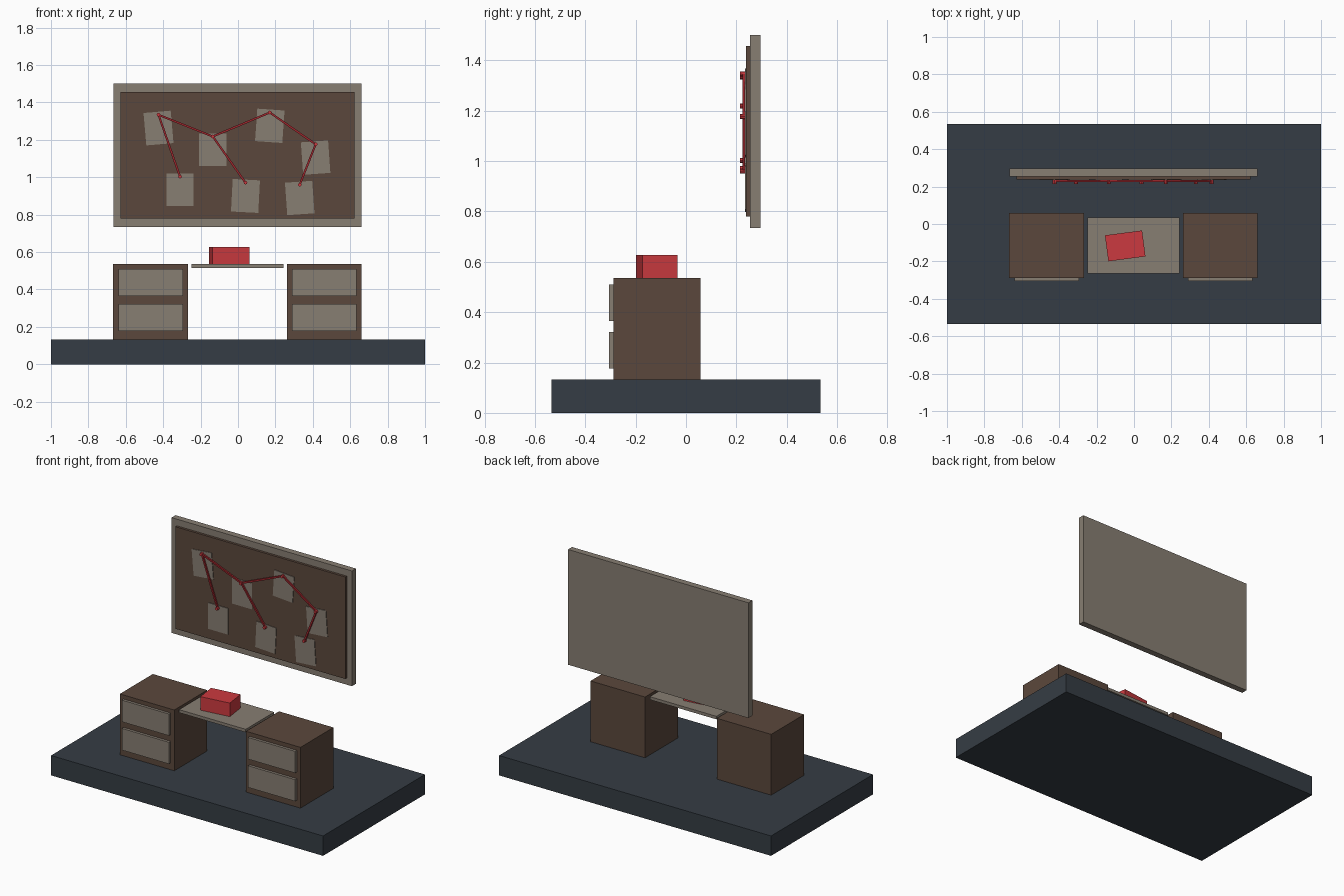
import bpy
from math import radians, atan2
from mathutils import Vector

if "Cube" in bpy.data.objects:
    bpy.data.objects.remove(bpy.data.objects["Cube"], do_unlink=True)


def make_material(name, rgb):
    mat = bpy.data.materials.new(name)
    mat.use_nodes = True
    mat.diffuse_color = (*rgb, 1)
    mat.node_tree.nodes["Principled BSDF"].inputs["Base Color"].default_value = (*rgb, 1)
    return mat


slate = make_material("dark slate", (0.036, 0.046, 0.058))
brown = make_material("brown wood", (0.105, 0.064, 0.045))
stone = make_material("warm grey", (0.245, 0.21, 0.17))
red = make_material("red", (0.6, 0.042, 0.05))
dark_red = make_material("string red", (0.34, 0.02, 0.026))


def box(name, mat, center, size, rotation=(0, 0, 0)):
    bpy.ops.mesh.primitive_cube_add(size=1, location=center, rotation=rotation)
    obj = bpy.context.object
    obj.name = name
    obj.scale = size
    bpy.ops.object.transform_apply(location=False, rotation=False, scale=True)
    obj.data.materials.append(mat)
    return obj


MID = -0.003  # shared centre line of the furniture

# Floor slab
box("floor_base", slate, (0, 0, 0.066), (2, 1.07, 0.132))

# Two cabinets, each with two drawer fronts
for side, sign in (("right", -1), ("left", 1)):
    x = MID + sign * 0.464
    box(side + "_cabinet", brown, (x, -0.115, 0.334), (0.4, 0.346, 0.404))
    for level, z in (("lower", 0.249), ("upper", 0.437)):
        box(f"{side}_{level}_drawer", stone, (x, -0.296, z), (0.346, 0.02, 0.144))

# Desk top between the cabinets, with a box on it
box("desk_top", stone, (MID, -0.115, 0.525), (0.49, 0.3, 0.02))
box("red_box", red, (-0.047, -0.117, 0.581), (0.2, 0.14, 0.09), (0, 0, radians(7.5)))

# Pin board
box("board_frame", stone, (MID, 0.275, 1.118), (1.326, 0.042, 0.766))
box("board_panel", brown, (MID, 0.247, 1.118), (1.25, 0.018, 0.678))

# Notes: centre x, centre z, tilt
notes = [(-0.425, 1.263, -5), (-0.135, 1.147, 0), (0.17, 1.275, 4), (0.415, 1.105, -4),
         (-0.31, 0.932, 0), (0.04, 0.9, 3), (0.33, 0.889, -4)]
pins = []
for i, (x, z, tilt) in enumerate(notes, 1):
    box(f"note_{i}", stone, (x, 0.2365, z), (0.146, 0.005, 0.174), (0, radians(tilt), 0))
    pin = Vector((x, 0.225, z + 0.071))
    pins.append(pin)
    bpy.ops.mesh.primitive_cylinder_add(vertices=8, radius=0.01, depth=0.02,
                                        location=pin, rotation=(radians(90), 0, 0))
    bpy.context.object.name = f"pin_{i}"
    bpy.context.object.data.materials.append(red)

# Strings running from pin to pin
for i, (a, b) in enumerate([(4, 0), (0, 1), (1, 2), (2, 3), (3, 6), (1, 5)], 1):
    run = pins[b] - pins[a]
    middle = (pins[a] + pins[b]) / 2
    box(f"string_{i}", dark_red, (middle.x, 0.229, middle.z), (run.length, 0.01, 0.011),
        (0, -atan2(run.z, run.x), 0))
